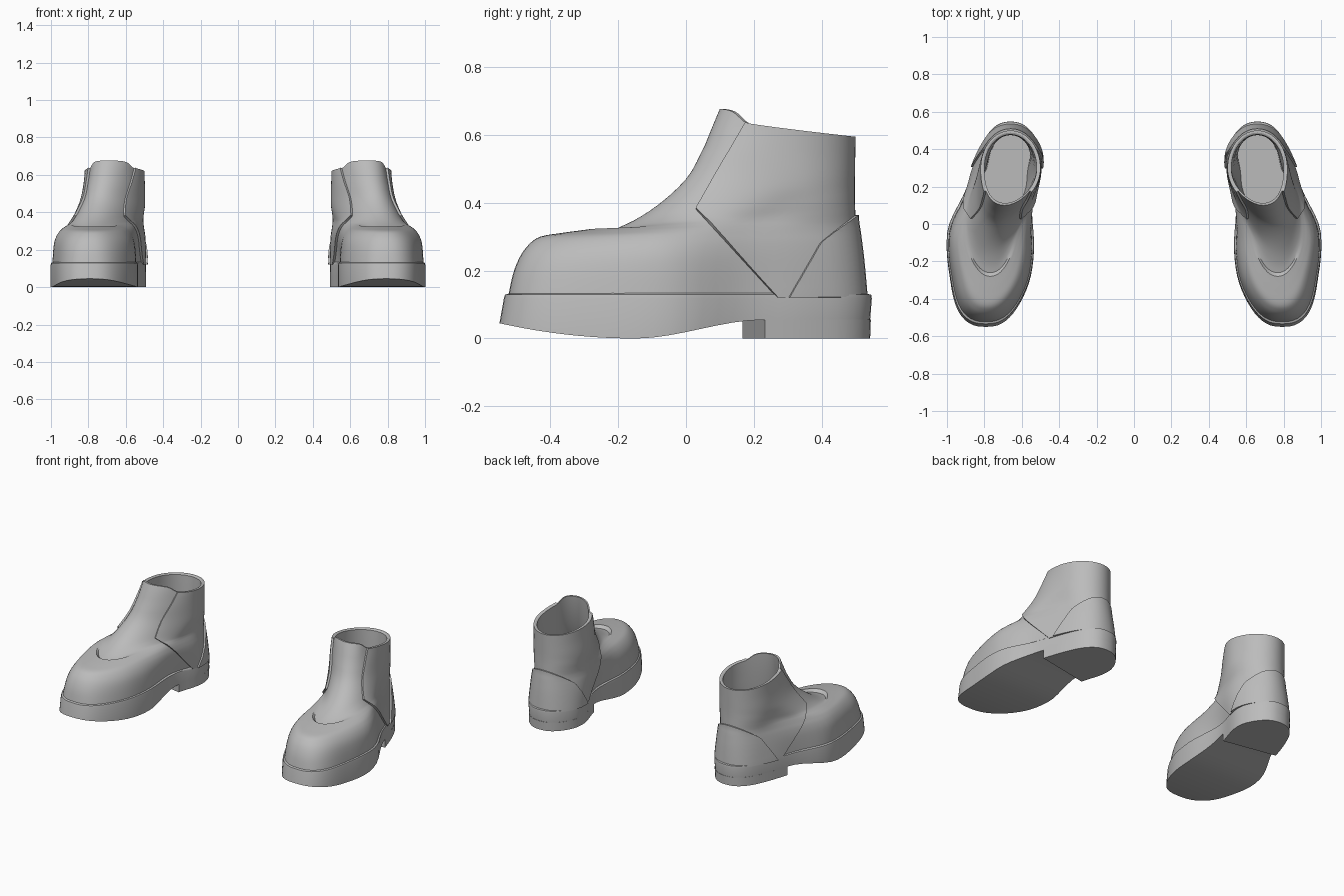
import bpy, bmesh, math
from mathutils import Vector

cube = bpy.data.objects.get("Cube")
if cube:
    bpy.data.objects.remove(cube, do_unlink=True)

SIDES = 72

leather = bpy.data.materials.new("plain grey")
leather.use_nodes = True
GREY = (0.5, 0.5, 0.5, 1)
leather.diffuse_color = GREY
leather.node_tree.nodes["Principled BSDF"].inputs["Base Color"].default_value = GREY


def clamp(v):
    return max(0.0, min(1.0, v))


def ease(v):
    v = clamp(v)
    return v * v * (3 - 2 * v)


def mix(a, b, t):
    return a + (b - a) * t


def smooth_rings(rings, steps=4):
    """Fill in extra rings along a smooth curve through the given ones."""
    pts = [rings[0]] + rings + [rings[-1]]
    out = []
    for a, b, c, d in zip(pts, pts[1:], pts[2:], pts[3:]):
        for k in range(steps):
            t = k / steps
            out.append([q + 0.5 * t * (r - p + t * (2 * p - 5 * q + 4 * r - s
                        + t * (3 * (q - r) + s - p)))
                        for p, q, r, s in zip(a, b, c, d)])
    return out + [list(rings[-1])]


def foot_ring(toe_y, toe_z, heel_y, heel_z, toe_w, heel_w, height=None):
    """One foot-shaped loop; it turns from a sole outline to an ankle oval."""
    ankle = clamp((toe_z - 0.13) / 0.3)
    rise = clamp((toe_z - 0.13) / 0.5)
    lip = clamp((toe_z - 0.57) / 0.07)
    # the tongue tucks in just behind the toe cap
    tuck = 0.02 * clamp(1 - (toe_y + 0.27) / 0.15) if toe_y > -0.275 else 0
    loop = []
    for j in range(SIDES):
        a = 2 * math.pi * j / SIDES
        s = (1 - math.cos(a)) / 2
        y = mix(toe_y, heel_y, s)
        axis = mix(0.768, 0.66, ease((y - mix(-0.05, -0.25, rise)) / mix(0.48, 0.55, rise)))
        axis += 0.025 * ease((-0.25 - y) / 0.3)
        w = mix(toe_w, heel_w, s) * abs(math.sin(a)) ** mix(mix(0.78, 0.85, s), 1, ankle)
        w *= 1 - 0.18 * (1 - ankle) * math.exp(-((s - 0.65) / 0.15) ** 2)
        z = mix(toe_z, heel_z, s)
        z += 0.035 * lip * math.exp(-(s / 0.16) ** 4) - tuck * math.exp(-(s / 0.12) ** 2)
        if height:
            z = height(y)
        loop.append((axis + math.copysign(w, math.sin(a)), y, z))
    return loop


def loft(loops, cap_first=False, cap_last=False):
    bm = bmesh.new()
    grid = [[bm.verts.new(p) for p in loop] for loop in loops]
    for low, high in zip(grid, grid[1:]):
        for j in range(SIDES):
            k = (j + 1) % SIDES
            bm.faces.new((low[j], low[k], high[k], high[j]))
    # close an end with strips from side to side
    for wanted, g, flip in ((cap_first, grid[0], True), (cap_last, grid[-1], False)):
        if wanted:
            for j in range(SIDES // 2):
                ids = dict.fromkeys((j, j + 1, SIDES - j - 1, (SIDES - j) % SIDES))
                quad = [g[i] for i in ids]
                bm.faces.new(quad[::-1] if flip else quad)
    return bm


def cut(bm, point, normal, fill=False):
    """Slice off the side the normal points to."""
    bmesh.ops.bisect_plane(bm, geom=bm.verts[:] + bm.edges[:] + bm.faces[:],
                           plane_co=point, plane_no=Vector(normal).normalized(),
                           clear_outer=True)
    if fill:
        bmesh.ops.holes_fill(bm, edges=[e for e in bm.edges if e.is_boundary])


def finish(bm, name, thickness=0):
    """Turn the mesh into a mirrored pair with smooth shading."""
    mesh = bpy.data.meshes.new(name)
    bm.to_mesh(mesh)
    bm.free()
    mesh.materials.append(leather)
    obj = bpy.data.objects.new(name, mesh)
    bpy.context.collection.objects.link(obj)
    if thickness:
        mod = obj.modifiers.new("thickness", 'SOLIDIFY')
        mod.thickness = thickness
        mod.offset = 1
    mirror = obj.modifiers.new("pair", 'MIRROR')
    mirror.use_mirror_merge = False
    bpy.ops.object.select_all(action='DESELECT')
    obj.select_set(True)
    bpy.context.view_layer.objects.active = obj
    bpy.ops.object.convert(target='MESH')
    bpy.ops.object.shade_smooth_by_angle(angle=math.radians(40))


# Rings: toe y, toe z, heel y, heel z, toe half width, heel half width
upper_rings = [
    (-0.525, 0.12, 0.514, 0.12, 0.24, 0.217),
    (-0.51, 0.19, 0.508, 0.19, 0.236, 0.212),
    (-0.49, 0.24, 0.503, 0.24, 0.228, 0.207),
    (-0.465, 0.275, 0.498, 0.28, 0.21, 0.202),
    (-0.43, 0.3, 0.494, 0.31, 0.185, 0.197),
    (-0.36, 0.312, 0.49, 0.335, 0.163, 0.193),
    (-0.28, 0.323, 0.488, 0.355, 0.145, 0.19),
    (-0.2, 0.337, 0.487, 0.38, 0.135, 0.187),
    (-0.106, 0.377, 0.486, 0.415, 0.135, 0.182),
    (0, 0.47, 0.486, 0.465, 0.14, 0.17),
    (0.056, 0.57, 0.487, 0.53, 0.143, 0.158),
    (0.1, 0.642, 0.488, 0.595, 0.146, 0.15)]
lining_rings = [
    (0.112, 0.642, 0.478, 0.59, 0.138, 0.142),
    (0.09, 0.5, 0.475, 0.5, 0.137, 0.142),
    (0.02, 0.35, 0.475, 0.35, 0.13, 0.14),
    (-0.05, 0.17, 0.475, 0.17, 0.13, 0.14)]

outer = [foot_ring(*r) for r in smooth_rings(upper_rings)]
inner = [foot_ring(*r) for r in lining_rings]
finish(loft(outer + inner, cap_last=True), "boot_upper")

# Ankle panel wrapped over the sides and back
panel = loft(outer)
cut(panel, (0, 0.03, 0.38), (0, -0.26, 0.15))
cut(panel, (0, 0.03, 0.38), (0, -0.24, -0.22))
finish(panel, "ankle_panel", 0.012)

# Arched stiffener at the back of the heel
counter = loft(outer)
cut(counter, (0, 0.39, 0.28), (0, -0.14, 0.08))
cut(counter, (0, 0.39, 0.28), (0, -0.085, 0.1))
cut(counter, (0, 0.5, 0.365), (0, 0, 1))
finish(counter, "heel_counter", 0.022)


# Sole with toe spring and raised arch
def sole_bottom(y):
    if y < -0.15:
        return 0.045 * ((y + 0.15) / 0.4) ** 2
    return 0.055 * ease((y + 0.15) / 0.38)


sole = loft([
    foot_ring(-0.55, 0, 0.543, 0, 0.25, 0.226, sole_bottom),
    foot_ring(-0.537, 0.118, 0.548, 0.118, 0.25, 0.226),
    foot_ring(-0.534, 0.129, 0.546, 0.129, 0.247, 0.224),
    foot_ring(-0.51, 0.137, 0.505, 0.137, 0.234, 0.21)],
    cap_first=True)
finish(sole, "sole")

# Heel block with a slanted front face
heel = loft([
    foot_ring(-0.55, 0, 0.543, 0, 0.25, 0.226),
    foot_ring(-0.55, 0.056, 0.545, 0.056, 0.25, 0.226)],
    cap_first=True, cap_last=True)
cut(heel, (0.53, 0.165, 0), (0.065, -0.34, 0), fill=True)
finish(heel, "heel_block")
